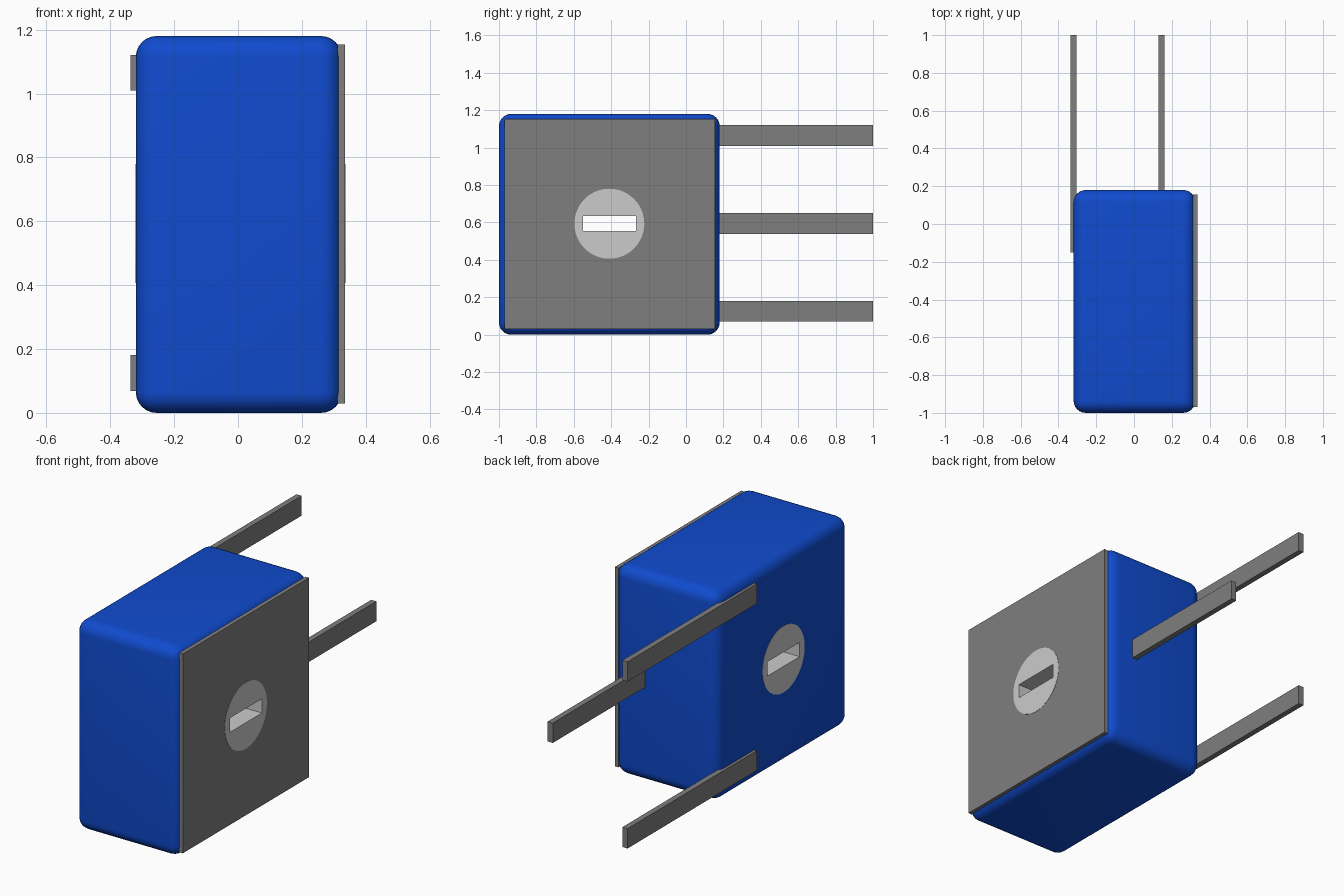
import bpy
import math

cube = bpy.data.objects.get("Cube")
if cube:
    bpy.data.objects.remove(cube, do_unlink=True)


def material(name, rgb):
    m = bpy.data.materials.new(name)
    m.use_nodes = True
    m.diffuse_color = (*rgb, 1)
    m.node_tree.nodes["Principled BSDF"].inputs["Base Color"].default_value = (*rgb, 1)
    return m


BLUE = material("blue", (0.005, 0.07, 0.62))
GREY = material("grey", (0.21, 0.21, 0.21))
LIGHT = material("light_grey", (0.60, 0.60, 0.60))


def box(name, x, y, z, mat=None):
    """Box spanning the given (min, max) ranges."""
    bpy.ops.mesh.primitive_cube_add(size=1, location=[(r[0] + r[1]) / 2 for r in (x, y, z)])
    ob = bpy.context.object
    ob.name = name
    ob.scale = [r[1] - r[0] for r in (x, y, z)]
    bpy.ops.object.transform_apply(location=False, rotation=False, scale=True)
    if mat:
        ob.data.materials.append(mat)
    return ob


def select(ob):
    bpy.ops.object.select_all(action='DESELECT')
    ob.select_set(True)
    bpy.context.view_layer.objects.active = ob


def cut(ob, cutter):
    """Subtract the cutter and bake the result."""
    select(ob)
    mod = ob.modifiers.new("slot", 'BOOLEAN')
    mod.operation = 'DIFFERENCE'
    mod.solver = 'EXACT'
    mod.object = cutter
    bpy.ops.object.modifier_apply(modifier=mod.name)


# Rounded body
body = box("body", (-0.32, 0.325), (-1.0, 0.18), (0.0, 1.18), BLUE)
bevel = body.modifiers.new("round", 'BEVEL')
bevel.width = 0.065
bevel.segments = 6
bpy.ops.object.modifier_apply(modifier=bevel.name)

# Flat side plate
plate = box("side_plate", (0.312, 0.335), (-0.97, 0.155), (0.03, 1.153), GREY)

# Round core running through the body, flush on both sides
HUB_Y, HUB_Z = -0.41, 0.593
bpy.ops.mesh.primitive_cylinder_add(vertices=64, radius=0.187, depth=0.658,
                                    location=(0.0075, HUB_Y, HUB_Z),
                                    rotation=(0, math.pi / 2, 0))
core = bpy.context.object
core.name = "slotted_core"
core.data.materials.append(LIGHT)

# Slot through the core, with a slightly larger clearance in body and plate
for margin, targets in ((0.0, (core,)), (0.01, (body, plate))):
    cutter = box("slot_cutter", (-0.6, 0.6),
                 (HUB_Y - 0.142 - margin, HUB_Y + 0.142 + margin),
                 (HUB_Z - 0.04 - margin, HUB_Z + 0.04 + margin))
    for target in targets:
        cut(target, cutter)
    bpy.data.objects.remove(cutter, do_unlink=True)

for ob in (body, core):
    select(ob)
    bpy.ops.object.shade_smooth_by_angle(angle=math.radians(35))

# Three flat prongs reaching out of the back
for name, x, z in (("upper_prong", -0.32, 1.065),
                   ("lower_prong", -0.32, 0.125),
                   ("middle_prong", 0.146, 0.595)):
    box(name, (x - 0.016, x + 0.016), (-0.15, 1.0), (z - 0.056, z + 0.056), GREY)
